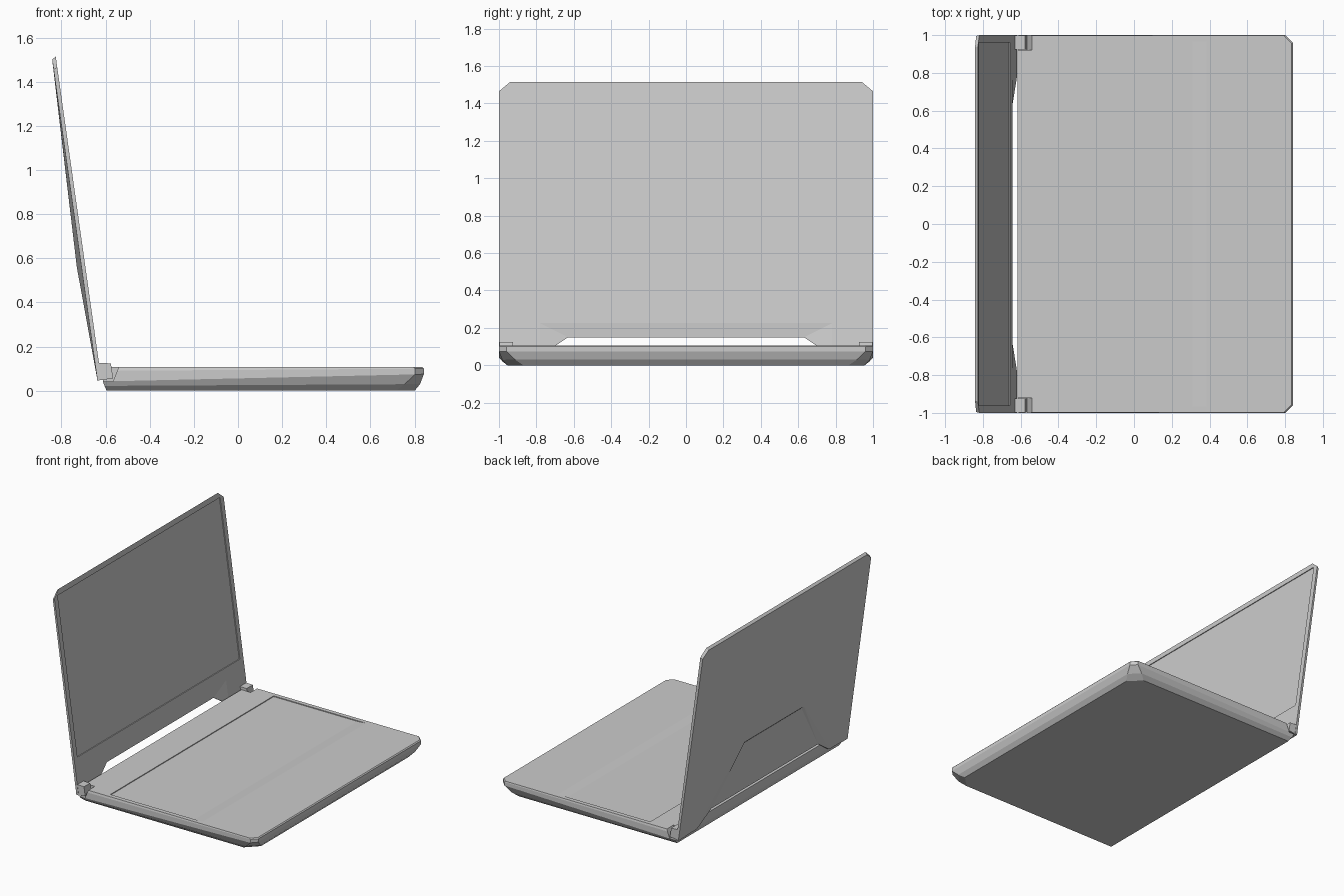
import bpy, bmesh

if "Cube" in bpy.data.objects:
    bpy.data.objects.remove(bpy.data.objects["Cube"])


def make(name, verts, faces):
    me = bpy.data.meshes.new(name)
    me.from_pydata(verts, [], faces)
    bm = bmesh.new()
    bm.from_mesh(me)
    bmesh.ops.recalc_face_normals(bm, faces=bm.faces)
    bm.to_mesh(me)
    bm.free()
    ob = bpy.data.objects.new(name, me)
    bpy.context.collection.objects.link(ob)
    return ob


def loft(name, rings):
    n = len(rings[0])
    faces = [list(range(n)), [(len(rings) - 1) * n + i for i in range(n)]]
    for r in range(len(rings) - 1):
        for i in range(n):
            j = (i + 1) % n
            faces.append([r * n + i, r * n + j, r * n + n + j, r * n + n + i])
    return make(name, [v for ring in rings for v in ring], faces)


def prism(name, profile, y0, y1):
    """Extrude an (x, z) profile along y."""
    return loft(name, [[(x, y, z) for x, z in profile] for y in (y0, y1)])


def cut(target, cutter):
    cutter.hide_render = True
    mod = target.modifiers.new("cut", "BOOLEAN")
    mod.operation = "DIFFERENCE"
    mod.solver = "EXACT"
    mod.object = cutter
    bpy.context.view_layer.update()
    bpy.context.view_layer.objects.active = target
    bpy.ops.object.modifier_apply(modifier=mod.name)
    bpy.data.objects.remove(cutter)


# Base body: stacked outlines with cut front corners
def base_ring(xb, xf, y, c, zb, zf):
    pts = [(xb, -y), (xf - c, -y), (xf, c - y), (xf, y - c), (xf - c, y), (xb, y)]
    return [(px, py, zb + (zf - zb) * (px - xb) / (xf - xb)) for px, py in pts]


base = loft("base_body", [
    base_ring(-0.595, 0.80, 0.955, 0.085, 0, 0),
    base_ring(-0.605, 0.825, 0.983, 0.07, 0.022, 0.03),
    base_ring(-0.612, 0.842, 1.0, 0.04, 0.042, 0.075),
    base_ring(-0.617, 0.842, 1.0, 0.04, 0.09, 0.10),
    base_ring(-0.617, 0.835, 0.997, 0.04, 0.107, 0.107),
])

# Shallow keyboard deck, ramping out toward the front
cut(base, prism("deck_cutter", [(-0.38, 0.15), (-0.38, 0.101), (0.31, 0.101),
                                (0.39, 0.1075), (0.39, 0.15)], -0.965, 0.965))

# Hinge notches and hinge blocks
for s, side in ((-1, "near"), (1, "far")):
    cut(base, prism("notch_cutter", [(-0.7, 0.042), (-0.567, 0.042),
                                     (-0.535, 0.12), (-0.7, 0.12)], s * 0.92, s * 1.1))
    prism("hinge_" + side, [(-0.638, 0.046), (-0.566, 0.056),
                            (-0.576, 0.124), (-0.632, 0.126)], s * 0.925, s * 0.998)


# Lid: points given by width, height and depth behind the leaning inner plane
def lid_point(y, z, d):
    return (-0.63 - 0.141 * (z - 0.125) - d, y, z)


T = 0.018
half = [
    # inner outline 0-4, lip crease 5
    (0.63, 0.15, 0.010), (0.78, 0.05, 0), (1, 0.05, 0), (1, 1.465, 0), (0.94, 1.515, 0),
    (0.78, 0.225, 0),
    # outer outline 6-10
    (0.63, 0.15, T), (0.78, 0.05, T), (1, 0.047, T), (0.995, 1.455, T), (0.935, 1.5, T),
    # bulge peak 11 and sunken panel corner 12
    (0.35, 0.56, T + 0.021), (0.335, 0.55, T + 0.012),
]
n = len(half)
verts = [lid_point(s * y, z, d) for s in (1, -1) for y, z, d in half]
side_faces = [(5, 1, 0), (11, 10, 9), (11, 9, 8), (11, 8, 7), (11, 7, 6), (11, 12, 6)]
side_faces += [(i, i + 1, i + 7, i + 6) for i in range(4)]
faces = [f for f in side_faces] + [tuple(i + n for i in f) for f in side_faces]
for a, b in ((5, 0), (0, 6), (6, 12), (12, 11), (11, 10), (10, 4)):
    faces.append((a, b, b + n, a + n))
faces.append((4, 3, 2, 1, 5, 5 + n, 1 + n, 2 + n, 3 + n, 4 + n))
lid = make("screen_lid", verts, faces)

# Recessed display
cut(lid, loft("display_cutter", [
    [lid_point(y, z, d) for y, z in ((-0.96, 0.31), (0.96, 0.31), (0.96, 1.475), (-0.96, 1.475))]
    for d in (-0.05, 0.006)]))
